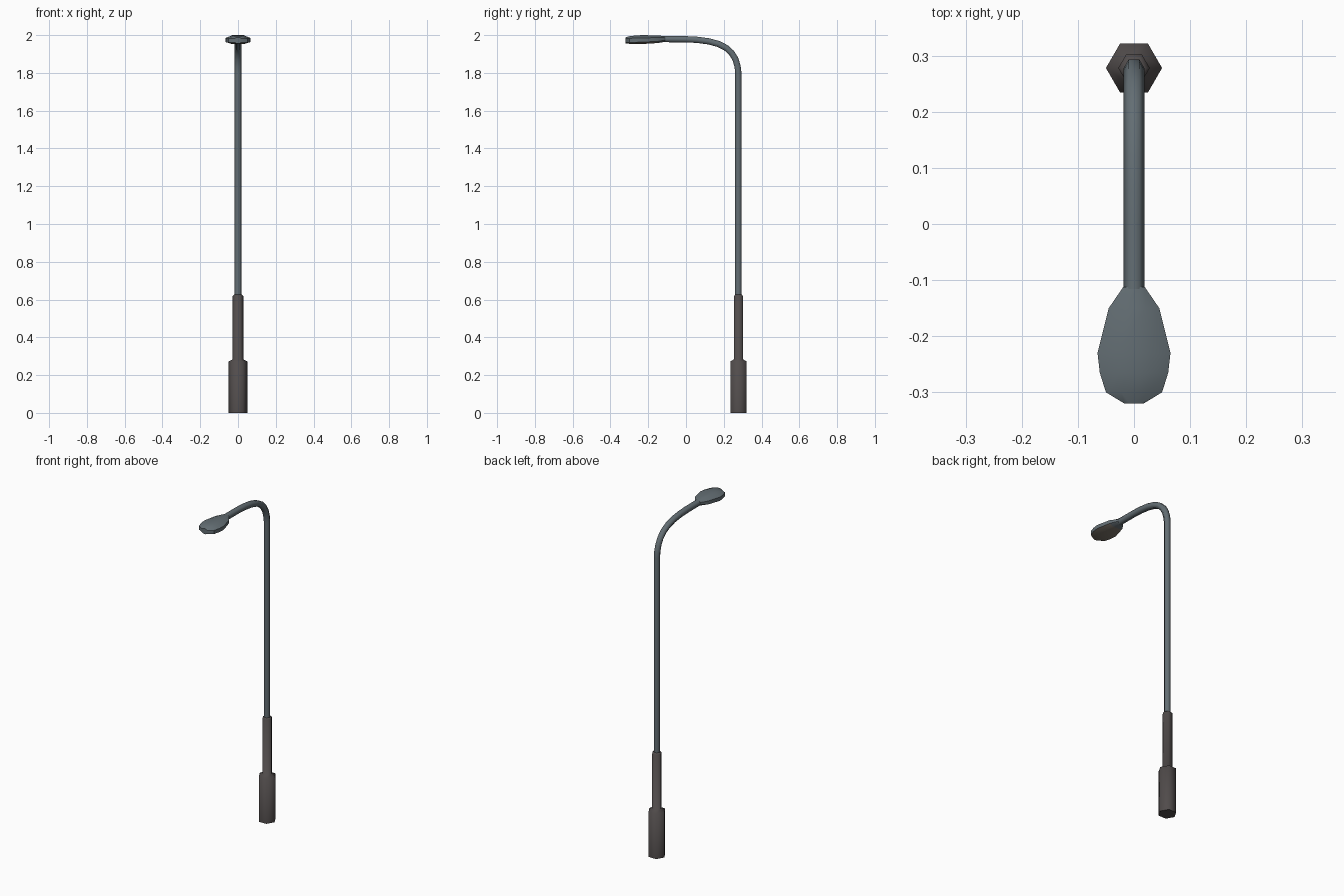
import bpy, bmesh, math
from mathutils import Vector

if "Cube" in bpy.data.objects:
    bpy.data.objects.remove(bpy.data.objects["Cube"])


def material(name, rgb):
    m = bpy.data.materials.new(name)
    m.diffuse_color = (*rgb, 1)
    m.use_nodes = True
    m.node_tree.nodes["Principled BSDF"].inputs["Base Color"].default_value = m.diffuse_color
    return m


STEEL = material("blue_grey_steel", (0.125, 0.155, 0.172))
DARK = material("dark_brown_grey", (0.082, 0.072, 0.071))
LENS = material("warm_grey_lens", (0.19, 0.165, 0.135))
POLE_Y = 0.278


def loft(name, rings, mats, angle=40):
    """Skin equal-length rings of points and cap both ends."""
    bm = bmesh.new()
    loops = [[bm.verts.new(p) for p in ring] for ring in rings]
    for a, b in zip(loops, loops[1:]):
        n = len(a)
        for i in range(n):
            bm.faces.new((a[i], a[(i + 1) % n], b[(i + 1) % n], b[i]))
    bm.faces.new(loops[0])
    bm.faces.new(loops[-1])
    bmesh.ops.recalc_face_normals(bm, faces=bm.faces[:])
    me = bpy.data.meshes.new(name)
    bm.to_mesh(me)
    bm.free()
    for m in mats:
        me.materials.append(m)
    ob = bpy.data.objects.new(name, me)
    bpy.context.collection.objects.link(ob)
    bpy.ops.object.select_all(action='DESELECT')
    ob.select_set(True)
    bpy.context.view_layer.objects.active = ob
    bpy.ops.object.shade_smooth_by_angle(angle=math.radians(angle))
    return ob


def hexagon(y, z, r, tangent=Vector((0, 0, 1))):
    """Hexagon across the path, with corners on the x axis."""
    side = Vector((1, 0, 0))
    up = tangent.normalized().cross(side)
    return [Vector((0, y, z)) + side * r * math.cos(i * math.pi / 3)
            + up * r * math.sin(i * math.pi / 3) for i in range(6)]


# Stepped hexagonal base and sleeve
profile = [(0, .05), (.272, .05), (.284, .028), (.618, .028), (.626, .02)]
loft("base_sleeve", [hexagon(POLE_Y, z, r) for z, r in profile], [DARK], 62)

# Pole bending forward into the arm
path = [(.277, .60), (.277, 1.80), (.273, 1.835), (.262, 1.872), (.242, 1.905),
        (.213, 1.932), (.172, 1.953), (.12, 1.967), (.06, 1.975), (0, 1.978), (-.135, 1.979)]
pts = [Vector((0, y, z)) for y, z in path]
rings = []
for i, p in enumerate(pts):
    before = p - pts[i - 1] if i else pts[1] - p
    after = pts[i + 1] - p if i < len(pts) - 1 else before
    rings.append(hexagon(p.y, p.z, .019, before.normalized() + after.normalized()))
loft("pole_and_arm", rings, [STEEL], 62)

# Flattened lamp head: y, half width, bottom, lower edge, upper edge, top
sections = [(-.112, .019, .964, .973, .986, .995), (-.15, .045, .958, .967, .987, .998),
            (-.23, .065, .953, .963, .985, 1.0), (-.265, .061, .953, .962, .984, .998),
            (-.30, .050, .954, .961, .983, .994), (-.32, .017, .956, .961, .982, .988)]
rings = []
for y, w, b, lo, hi, t in sections:
    half = [(.5 * w, b), (w, lo), (w, hi), (.45 * w, t)]
    outline = half + [(-x, z) for x, z in reversed(half)]
    rings.append([Vector((x, y, 1 + z)) for x, z in outline])
head = loft("lamp_head", rings, [STEEL, LENS], 35)

# Lens on the downward faces of the head
for f in head.data.polygons:
    if f.normal.z < -0.8 and f.center.y < -0.14:
        f.material_index = 1
